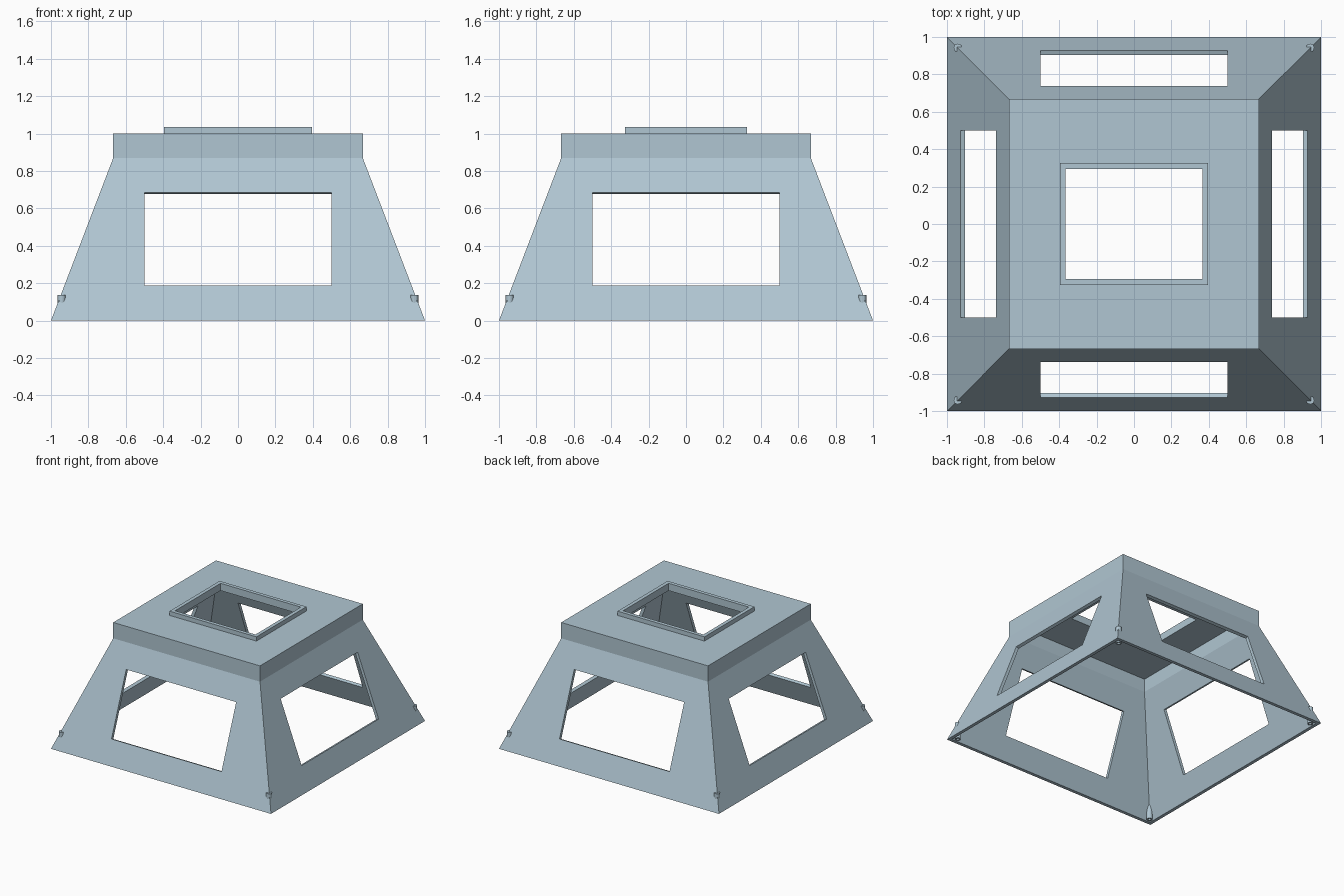
import bpy, bmesh, math
from mathutils import Matrix

if "Cube" in bpy.data.objects:
    bpy.data.objects.remove(bpy.data.objects["Cube"])

paint = bpy.data.materials.new("pale blue grey")
paint.diffuse_color = (0.434, 0.565, 0.645, 1)
paint.use_nodes = True
paint.node_tree.nodes["Principled BSDF"].inputs["Base Color"].default_value = paint.diffuse_color


def make_object(name, bm):
    bmesh.ops.recalc_face_normals(bm, faces=bm.faces)
    mesh = bpy.data.meshes.new(name)
    bm.to_mesh(mesh)
    bm.free()
    mesh.materials.append(paint)
    obj = bpy.data.objects.new(name, mesh)
    bpy.context.collection.objects.link(obj)
    return obj


def bridge(bm, a, b):
    for i in range(len(a)):
        j = (i + 1) % len(a)
        bm.faces.new((a[i], a[j], b[j], b[i]))


# Hollow body: rectangular rings (half x, half y, z) run up the outside,
# over the hatch rim and back down the inside
HIP = 0.667
rings = [(1, 1, 0), (HIP, HIP, 0.87), (HIP, HIP, 1.0),
         (0.395, 0.325, 1.0), (0.395, 0.325, 1.035),
         (0.365, 0.295, 1.035), (0.365, 0.295, 0.975),
         (0.642, 0.642, 0.975), (0.642, 0.642, 0.865), (0.973, 0.973, 0)]
bm = bmesh.new()
loops = [[bm.verts.new((sx * x, sy * y, z))
          for sx, sy in ((-1, -1), (1, -1), (1, 1), (-1, 1))]
         for x, y, z in rings]
for i, loop in enumerate(loops):
    bridge(bm, loop, loops[(i + 1) % len(loops)])
body = make_object("sloped_body", bm)

# Window cutters: boxes square to each sloping wall
slope = (1 - HIP) / 0.87
lean = math.atan(slope)
z_low, z_high = 0.187, 0.685
z_mid = (z_low + z_high) / 2
bm = bmesh.new()
for k in range(4):
    place = (Matrix.Rotation(k * math.pi / 2, 4, 'Z')
             @ Matrix.Translation((0, -(1 - slope * z_mid), z_mid))
             @ Matrix.Rotation(-lean, 4, 'X')
             @ Matrix.Diagonal((1.0, 0.2, (z_high - z_low) / math.cos(lean), 1)))
    bmesh.ops.create_cube(bm, size=1, matrix=place)
cutter = make_object("window_cutter", bm)
cutter.hide_render = True

mod = body.modifiers.new("windows", 'BOOLEAN')
mod.operation = 'DIFFERENCE'
mod.solver = 'EXACT'
mod.object = cutter
bpy.context.view_layer.objects.active = body
body.select_set(True)
bpy.ops.object.modifier_apply(modifier=mod.name)
bpy.data.objects.remove(cutter)

# Corner posts: small round pegs with a blind hole underneath
SIDES = 16
for sx, sy, label in ((-1, -1, "front_left"), (1, -1, "front_right"),
                      (1, 1, "back_right"), (-1, 1, "back_left")):
    bm = bmesh.new()
    loops = []
    for r, z in ((0.022, 0.137), (0.022, 0.0), (0.012, 0.0), (0.012, 0.1)):
        loops.append([bm.verts.new((sx * 0.942 + r * math.cos(t),
                                    sy * 0.942 + r * math.sin(t), z))
                      for t in (2 * math.pi * i / SIDES for i in range(SIDES))])
    for a, b in zip(loops, loops[1:]):
        bridge(bm, a, b)
    bm.faces.new(loops[0])
    bm.faces.new(loops[-1])
    make_object("corner_post_" + label, bm)
